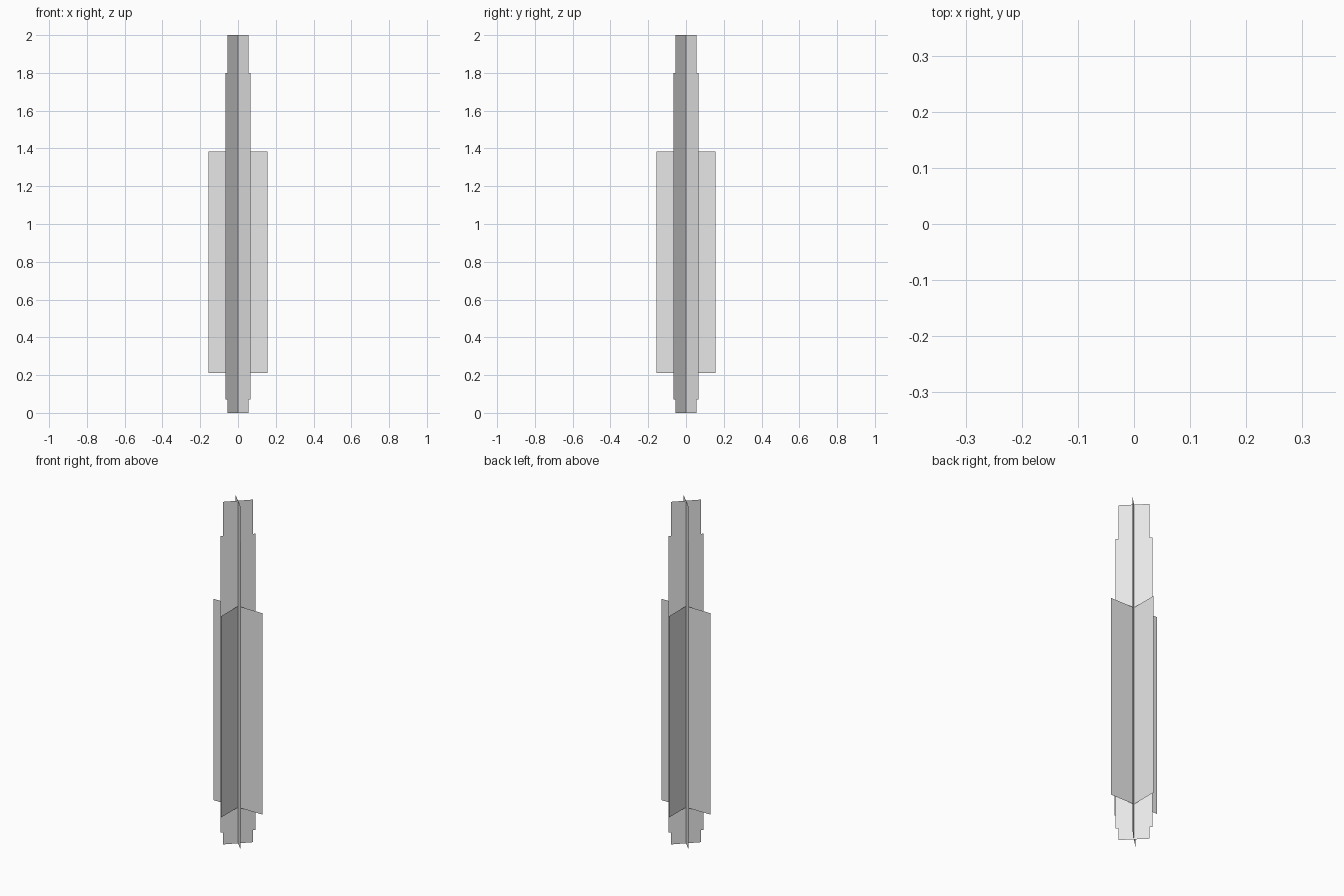
import bpy
import bmesh
from math import radians
from mathutils import Matrix

if "Cube" in bpy.data.objects:
    bpy.data.objects.remove(bpy.data.objects["Cube"], do_unlink=True)

grey = bpy.data.materials.new("light_grey")
grey.use_nodes = True
grey.diffuse_color = (0.8, 0.8, 0.8, 1)
grey.node_tree.nodes["Principled BSDF"].inputs["Base Color"].default_value = (0.8, 0.8, 0.8, 1)

# Right-hand outlines (half width, height), mirrored to make flat sheets
PANEL = [(0.157, 0.21), (0.157, 1.385)]
STEPPED = [(0.08, 0), (0.08, 0.07), (0.095, 0.07), (0.095, 1.8), (0.08, 1.8), (0.08, 2)]


def sheet(name, outline, angle):
    """Upright flat sheet through the z axis, turned by angle degrees."""
    bm = bmesh.new()
    loop = outline + [(-x, z) for x, z in reversed(outline)]
    bm.faces.new([bm.verts.new((x, 0, z)) for x, z in loop])
    bm.transform(Matrix.Rotation(radians(angle), 4, "Z"))
    mesh = bpy.data.meshes.new(name)
    bm.to_mesh(mesh)
    bm.free()
    mesh.materials.append(grey)
    obj = bpy.data.objects.new(name, mesh)
    bpy.context.collection.objects.link(obj)


# Wide straight panels, crossed on the axes
sheet("wide_panel_across", PANEL, 0)
sheet("wide_panel_lengthwise", PANEL, 90)

# Tall stepped blades, crossed on the diagonals
sheet("stepped_blade_a", STEPPED, 45)
sheet("stepped_blade_b", STEPPED, -45)
